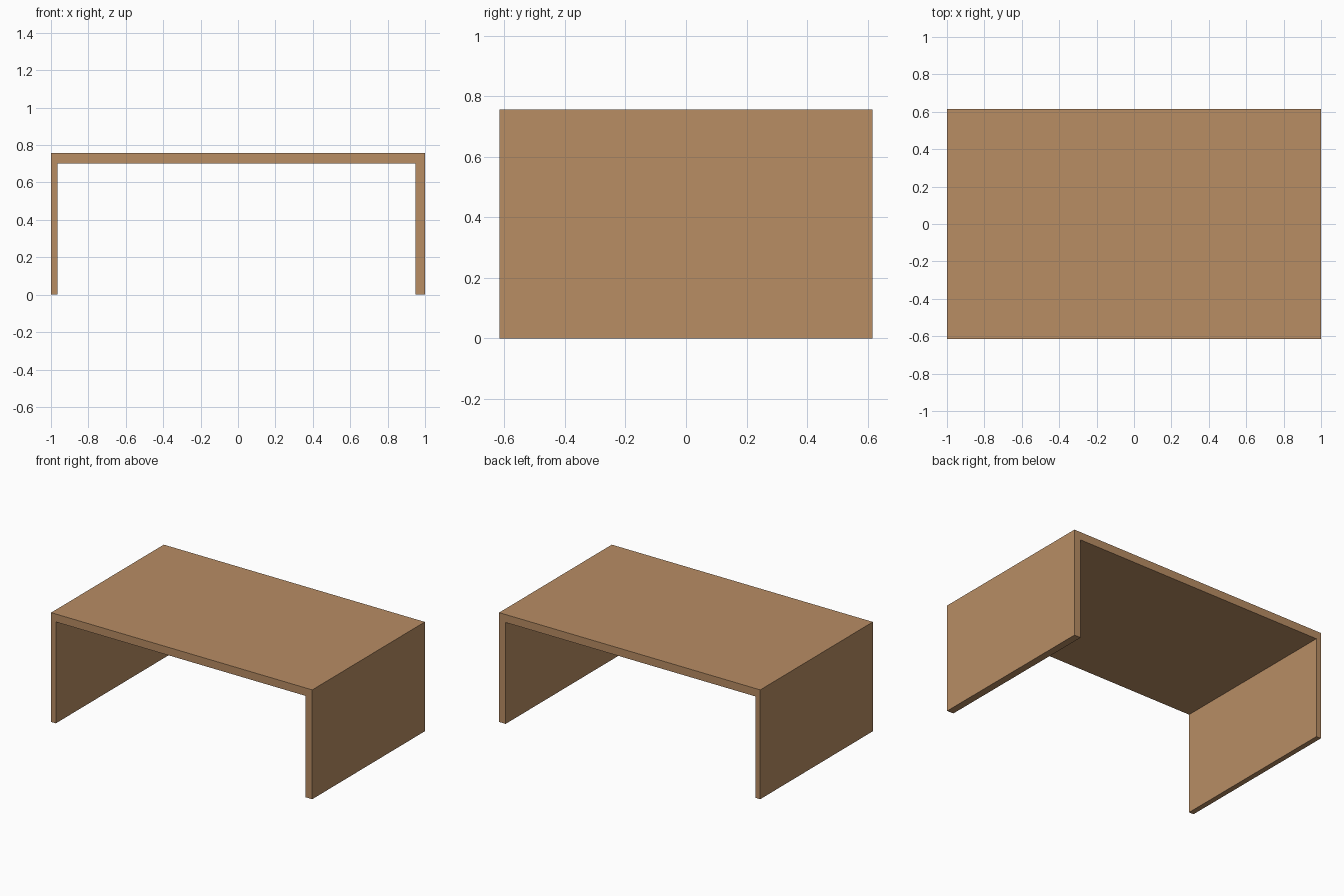
import bpy
import bmesh

if "Cube" in bpy.data.objects:
    bpy.data.objects.remove(bpy.data.objects["Cube"])

HALF_X, HALF_Y, HEIGHT = 1.0, 0.616, 0.757
TOP_THICK, LEFT_THICK, RIGHT_THICK = 0.055, 0.036, 0.05

wood = bpy.data.materials.new("warm wood")
wood.diffuse_color = (0.479, 0.266, 0.127, 1.0)
wood.use_nodes = True
wood.node_tree.nodes["Principled BSDF"].inputs["Base Color"].default_value = wood.diffuse_color

# Table: one continuous waterfall profile (x, z), extruded front to back
under = HEIGHT - TOP_THICK
profile = [
    (-HALF_X, 0), (-HALF_X + LEFT_THICK, 0),
    (-HALF_X + LEFT_THICK, under), (HALF_X - RIGHT_THICK, under),
    (HALF_X - RIGHT_THICK, 0), (HALF_X, 0),
    (HALF_X, HEIGHT), (-HALF_X, HEIGHT),
]
bm = bmesh.new()
face = bm.faces.new([bm.verts.new((x, -HALF_Y, z)) for x, z in profile])
ext = bmesh.ops.extrude_face_region(bm, geom=[face])
moved = [g for g in ext["geom"] if isinstance(g, bmesh.types.BMVert)]
bmesh.ops.translate(bm, verts=moved, vec=(0, 2 * HALF_Y, 0))

# Keep the front cap, so the solid is closed
if not any(all(abs(v.co.y + HALF_Y) < 1e-5 for v in f.verts) for f in bm.faces):
    bm.faces.new([v for v in bm.verts if v.co.y < 0])
bmesh.ops.recalc_face_normals(bm, faces=bm.faces[:])

mesh = bpy.data.meshes.new("waterfall_table")
bm.to_mesh(mesh)
bm.free()
mesh.materials.append(wood)
table = bpy.data.objects.new("waterfall_table", mesh)
bpy.context.collection.objects.link(table)
